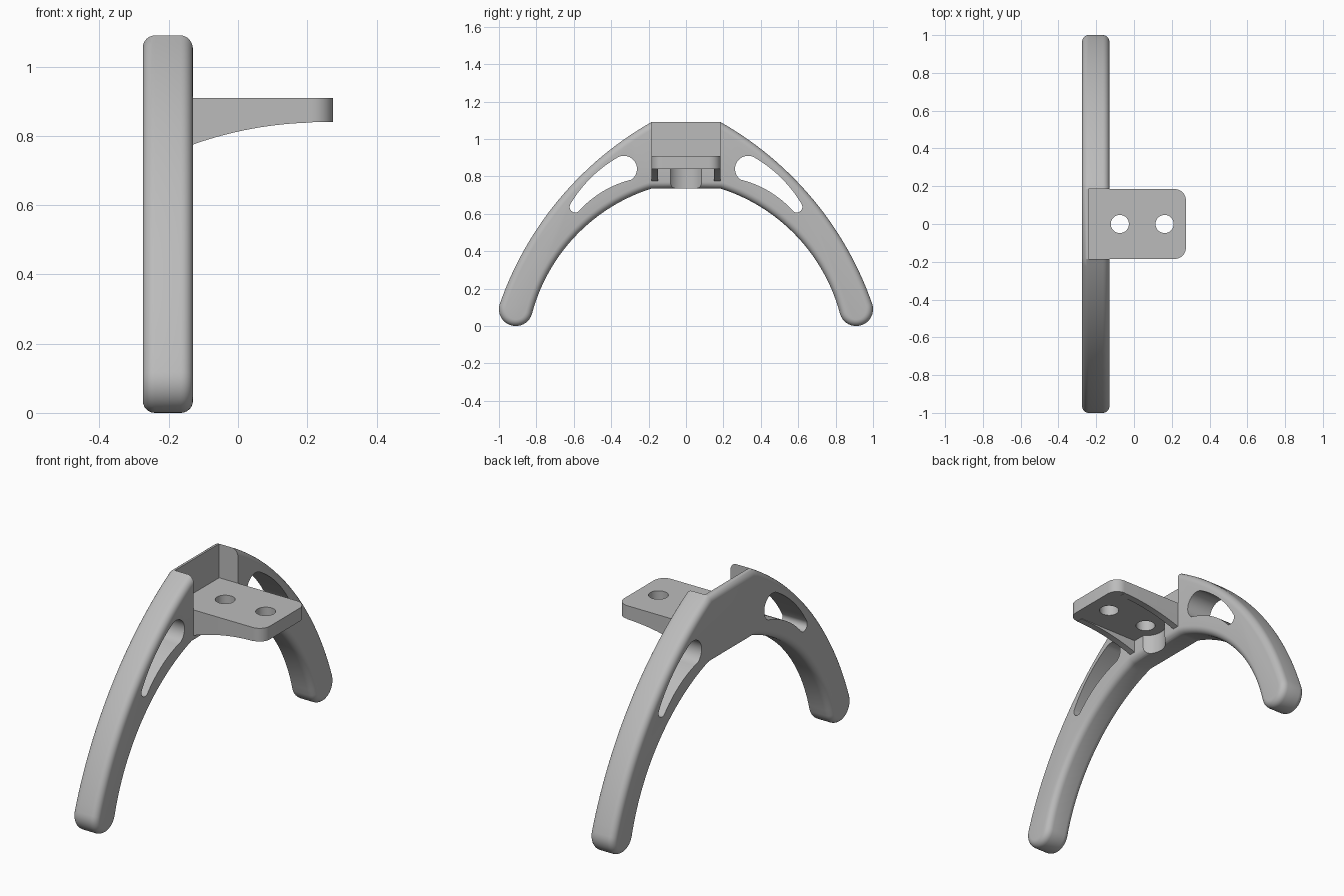
import bpy, bmesh, math
from mathutils import Vector

if "Cube" in bpy.data.objects:
    bpy.data.objects.remove(bpy.data.objects["Cube"], do_unlink=True)

grey = bpy.data.materials.new("matte grey")
grey.use_nodes = True
GREY = (0.5, 0.5, 0.5, 1)
grey.diffuse_color = GREY
grey.node_tree.nodes["Principled BSDF"].inputs["Base Color"].default_value = GREY

BACK, FRONT = -0.275, -0.13       # arch faces along x
HALF = 0.185                      # half width of the bracket
SHELF_LOW, SHELF_TOP = 0.84, 0.91


def arc(center, radius, start, end, steps):
    """Points on a circle between two angles in degrees."""
    out = []
    for i in range(steps + 1):
        a = math.radians(start + (end - start) * i / steps)
        out.append((center[0] + radius * math.cos(a), center[1] + radius * math.sin(a)))
    return out


def bow(p, q, sag, steps):
    """Circular arc from p to q, bulging left of the direction of travel by sag."""
    p, q = Vector(p), Vector(q)
    chord = q - p
    normal = Vector((-chord.y, chord.x)).normalized()
    half = chord.length / 2
    radius = (half * half + sag * sag) / (2 * sag)
    center = (p + q) / 2 + normal * (sag - radius)
    sweep = math.asin(half / radius)
    out = []
    for i in range(steps + 1):
        t = sweep * (2 * i / steps - 1)
        out.append(tuple(center + radius * (normal * math.cos(t) + chord.normalized() * math.sin(t))))
    return out


def prism(name, points, axis, low, high, rounding=0):
    """Extrude a closed outline along an axis, optionally rounding both rims."""
    place = {"x": lambda a, b, d: (d, a, b),
             "y": lambda a, b, d: (a, d, b),
             "z": lambda a, b, d: (a, b, d)}[axis]
    bm = bmesh.new()
    base = bm.faces.new([bm.verts.new(place(a, b, low)) for a, b in points])
    cap = bmesh.ops.extrude_face_region(bm, geom=[base], use_keep_orig=True)["geom"]
    moved = [g for g in cap if isinstance(g, bmesh.types.BMVert)]
    bmesh.ops.translate(bm, verts=moved, vec=place(0, 0, high - low))
    bmesh.ops.recalc_face_normals(bm, faces=bm.faces)
    if rounding:
        rims = [e for e in bm.edges if any(len(f.verts) > 4 for f in e.link_faces)]
        bmesh.ops.bevel(bm, geom=rims, offset=rounding, segments=6, profile=0.5,
                        affect="EDGES", clamp_overlap=False)
    mesh = bpy.data.meshes.new(name)
    bm.to_mesh(mesh)
    bm.free()
    mesh.materials.append(grey)
    obj = bpy.data.objects.new(name, mesh)
    bpy.context.collection.objects.link(obj)
    return obj


def select(obj):
    bpy.ops.object.select_all(action="DESELECT")
    obj.select_set(True)
    bpy.context.view_layer.objects.active = obj


def cut(target, cutter):
    cutter.hide_render = True
    mod = target.modifiers.new("cut", "BOOLEAN")
    mod.operation, mod.solver, mod.object = "DIFFERENCE", "EXACT", cutter
    select(target)
    bpy.ops.object.modifier_apply(modifier=mod.name)
    bpy.data.objects.remove(cutter, do_unlink=True)


def box(y, z0, z1):
    return [(-y, z0), (y, z0), (y, z1), (-y, z1)]


def flip(points):
    return [(-a, b) for a, b in reversed(points)]


# Arch with rounded feet and rounded rims
foot = arc((0.91, 0.09), 0.09, 19, -163, 20)
side = bow((HALF, 1.09), foot[0], 0.115, 28)[:-1] + foot
side += bow((HALF, 0.735), foot[-1], 0.119, 28)[-2::-1]
arch = prism("arch", side + flip(side), "x", BACK, FRONT, 0.035)

# Pocket above the shelf, leaving a thin back plate
cut(arch, prism("pocket_cutter", box(HALF, SHELF_LOW, 1.3), "x", -0.24, 0))

# Teardrop window in each leg
big = arc((0.332, 0.84), 0.07, 235, 55, 18)
small = arc((0.592, 0.637), 0.03, 30, -125, 12)
window = big + bow(big[-1], small[0], 0.022, 12)[1:-1] + small
window += bow(big[0], small[-1], 0.025, 12)[-2:0:-1]
for outline in (window, flip(window)):
    cut(arch, prism("window_cutter", outline, "x", -0.4, 0))

# Rounded clearance recess under the inner bolt hole
INNER_HOLE, OUTER_HOLE = (-0.075, 0), (0.162, 0)
ring = arc(INNER_HOLE, 0.1, 0, 360, 48)[:-1]
cut(arch, prism("recess_cutter", ring, "z", 0.6, SHELF_LOW))

# Shelf with rounded outer corners and two bolt holes
corner = arc((0.215, HALF - 0.06), 0.06, 0, 90, 10)
half = corner + [(-0.24, HALF)]
shelf = prism("shelf", half + [(a, -b) for a, b in reversed(half)], "z", SHELF_LOW, SHELF_TOP)
for hole in (INNER_HOLE, OUTER_HOLE):
    cut(shelf, prism("hole_cutter", arc(hole, 0.048, 0, 360, 40)[:-1], "z", 0.7, 1))

# Curved gussets under both shelf edges
gusset = bow((FRONT, 0.775), (0.215, 0.8385), 0.014, 16) + [(0.215, SHELF_LOW), (FRONT, SHELF_LOW)]
left_gusset = prism("left_gusset", gusset, "y", HALF - 0.035, HALF)
right_gusset = prism("right_gusset", gusset, "y", -HALF, 0.035 - HALF)

for part in (arch, shelf, left_gusset, right_gusset):
    select(part)
    bpy.ops.object.shade_smooth_by_angle(angle=math.radians(25))
